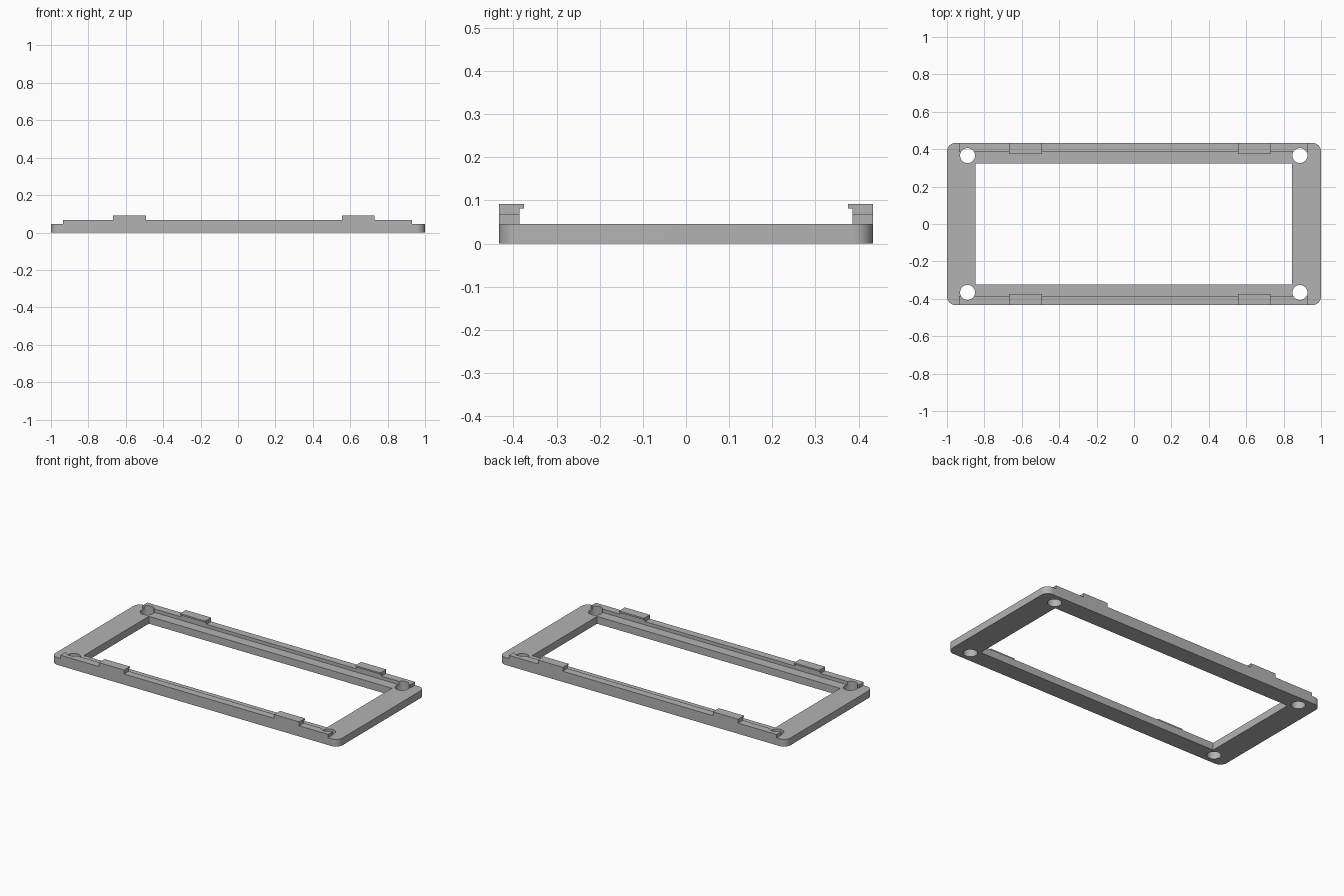
import bpy, bmesh
from math import sin, cos, pi
from mathutils import Vector

cube = bpy.data.objects.get("Cube")
if cube:
    bpy.data.objects.remove(cube, do_unlink=True)

HALF_Y, BASE_Z, RAIL_Z, TOP_Z = 0.433, 0.046, 0.067, 0.092
RAIL_IN, LIP_IN = 0.386, 0.375

grey = bpy.data.materials.new("plain grey")
grey.use_nodes = True
colour = (0.45, 0.45, 0.45, 1)
grey.diffuse_color = colour
grey.node_tree.nodes["Principled BSDF"].inputs["Base Color"].default_value = colour


def prism(name, points, direction):
    """Extrude a closed outline along a direction."""
    bm = bmesh.new()
    face = bm.faces.new([bm.verts.new(p) for p in points])
    result = bmesh.ops.extrude_face_region(bm, geom=[face])
    moved = [v for v in result["geom"] if isinstance(v, bmesh.types.BMVert)]
    bmesh.ops.translate(bm, verts=moved, vec=Vector(direction))
    bmesh.ops.recalc_face_normals(bm, faces=bm.faces)
    mesh = bpy.data.meshes.new(name)
    bm.to_mesh(mesh)
    bm.free()
    mesh.materials.append(grey)
    obj = bpy.data.objects.new(name, mesh)
    bpy.context.collection.objects.link(obj)
    return obj


def combine(target, tool, operation):
    """Apply a boolean and discard the tool."""
    mod = target.modifiers.new("combine", 'BOOLEAN')
    mod.operation, mod.object, mod.solver = operation, tool, 'EXACT'
    bpy.context.view_layer.objects.active = target
    bpy.ops.object.modifier_apply(modifier=mod.name)
    bpy.data.objects.remove(tool, do_unlink=True)


def arc(cx, cy, radius, start, sweep, steps, z):
    return [(cx + radius * cos(start + sweep * i / steps),
             cy + radius * sin(start + sweep * i / steps), z) for i in range(steps + 1)]


# Base plate with rounded corners
r = 0.045
outline = []
for i, (sx, sy) in enumerate([(1, 1), (-1, 1), (-1, -1), (1, -1)]):
    outline += arc(sx * (1 - r), sy * (HALF_Y - r), r, i * pi / 2, pi / 2, 10, 0)
frame = prism("mounting_frame", outline, (0, 0, BASE_Z))

# Rectangular opening
opening = prism("opening_cutter", [(x, y, -0.1) for x, y in
                [(-0.848, -0.323), (0.846, -0.323), (0.846, 0.323), (-0.848, 0.323)]],
                (0, 0, 0.4))
combine(frame, opening, 'DIFFERENCE')

# Long rails and hooked clips, mirrored front to back
rail = [(HALF_Y, BASE_Z / 2), (HALF_Y, RAIL_Z), (RAIL_IN, RAIL_Z), (RAIL_IN, BASE_Z / 2)]
clip = [(HALF_Y, BASE_Z), (HALF_Y, TOP_Z), (LIP_IN, TOP_Z), (LIP_IN, 0.082),
        (RAIL_IN, 0.082), (RAIL_IN, BASE_Z)]
for side in (-1, 1):
    for name, profile, x0, x1 in [("rail", rail, -0.935, 0.931),
                                  ("clip", clip, -0.667, -0.491),
                                  ("clip", clip, 0.555, 0.73)]:
        part = prism(name, [(x0, side * y, z) for y, z in profile], (x1 - x0, 0, 0))
        combine(frame, part, 'UNION')

# Screw holes, also notching the rails
for x in (-0.89, 0.887):
    for y in (-0.366, 0.366):
        hole = prism("hole_cutter", arc(x, y, 0.04, 0, 2 * pi, 40, -0.1)[:-1], (0, 0, 0.4))
        combine(frame, hole, 'DIFFERENCE')

# Smooth the round walls, keep edges sharp
bpy.ops.object.select_all(action='DESELECT')
frame.select_set(True)
bpy.context.view_layer.objects.active = frame
bpy.ops.object.shade_smooth_by_angle(angle=pi / 6)
